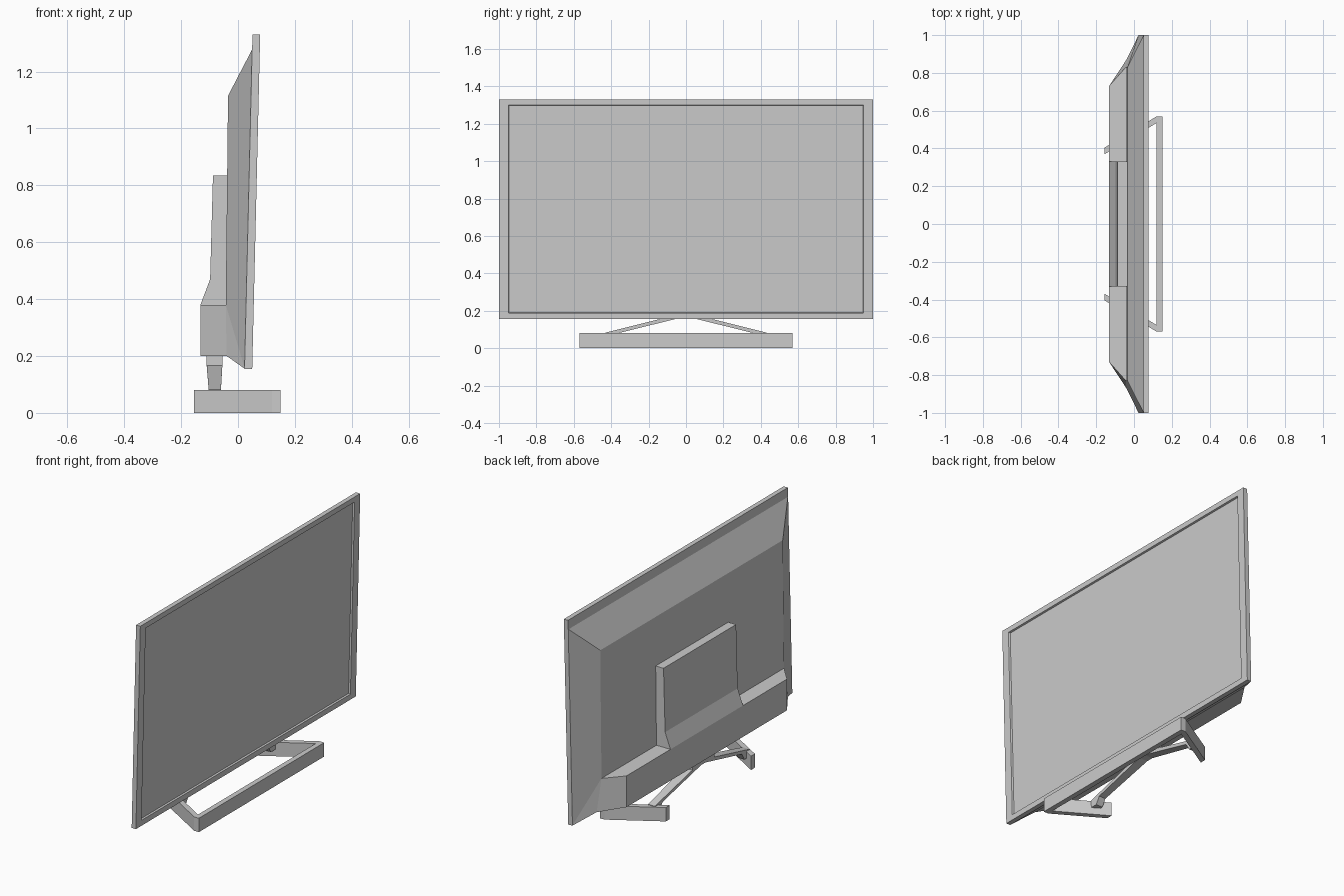
import bpy, bmesh

if "Cube" in bpy.data.objects:
    bpy.data.objects.remove(bpy.data.objects["Cube"])


def loft(name, rings):
    """Skin a series of equal-length point rings and cap both ends."""
    bm = bmesh.new()
    vs = [[bm.verts.new(p) for p in r] for r in rings]
    n = len(vs[0])
    for a, b in zip(vs, vs[1:]):
        for i in range(n):
            j = (i + 1) % n
            bm.faces.new((a[i], a[j], b[j], b[i]))
    bm.faces.new(vs[0][::-1])
    bm.faces.new(vs[-1])
    bmesh.ops.remove_doubles(bm, verts=bm.verts, dist=1e-5)
    bmesh.ops.recalc_face_normals(bm, faces=bm.faces)
    me = bpy.data.meshes.new(name)
    bm.to_mesh(me)
    bm.free()
    ob = bpy.data.objects.new(name, me)
    bpy.context.collection.objects.link(ob)
    return ob


def lean(z):
    """Front surface of the slightly tilted panel."""
    return 0.05 + (z - 0.155) * 0.0238


def panel_rect(y, z0, z1, off):
    return [(lean(z) + off, s * y, z) for s, z in ((-1, z0), (1, z0), (1, z1), (-1, z1))]


def mirrored(half):
    """Close a +y half outline with its -y reflection."""
    return half + [(x, -y, z) for x, y, z in reversed(half)]


def extrude_y(name, profile, y0, y1):
    return loft(name, [[(x, y, z) for x, z in profile] for y in (y0, y1)])


# Screen frame with recessed display
loft("screen_frame", [panel_rect(1, 0.155, 1.33, -0.027),
                      panel_rect(1, 0.155, 1.33, 0),
                      panel_rect(0.95, 0.187, 1.30, 0),
                      panel_rect(0.947, 0.19, 1.297, -0.01)])

# Faceted rear shell; lower outer corner fans to two inner corners
loft("rear_shell", [
    mirrored([(0.024, 1, 0.155), (0.024, 1, 0.155), (0.051, 1, 1.28)]),
    mirrored([(-0.04, 0.87, 0.20), (-0.043, 0.83, 0.38), (-0.035, 0.83, 1.115)])])

# Lower housing with tapered ends
loft("lower_housing", [
    mirrored([(-0.04, 0.87, 0.20), (-0.043, 0.83, 0.38)]),
    mirrored([(-0.132, 0.73, 0.20), (-0.132, 0.73, 0.38)])])

# Central rear cover that ramps into the housing
extrude_y("rear_cover", [(-0.034, 0.38), (-0.034, 0.835), (-0.088, 0.835),
                         (-0.098, 0.47), (-0.132, 0.38)], -0.33, 0.33)

# U-shaped base
half = [(-0.155, 0.37), (0.12, 0.535), (0.12, -0.535), (-0.155, -0.37),
        (-0.155, -0.405), (0.12, -0.57), (0.15, -0.57),
        (0.15, 0.57), (0.12, 0.57), (-0.155, 0.405)]
loft("stand_base", [[(x, y, z) for x, y in half] for z in (0, 0.08)])

# Neck plate under the housing
extrude_y("stand_neck", [(-0.11, 0.165), (-0.055, 0.165),
                         (-0.055, 0.20), (-0.11, 0.20)], -0.10, 0.10)

# Sloping legs with short feet fixed to the base arms
for s, side in ((-1, "left"), (1, "right")):
    outline = [(-0.11, -0.055, 0.02, 0.165), (-0.103, -0.06, 0.36, 0.081),
               (-0.103, -0.06, 0.385, 0.04), (-0.103, -0.06, 0.425, 0.04),
               (-0.103, -0.06, 0.43, 0.083), (-0.11, -0.055, 0.10, 0.166)]
    loft("stand_leg_" + side, [[(p[k], s * p[2], p[3]) for p in outline] for k in (0, 1)])
